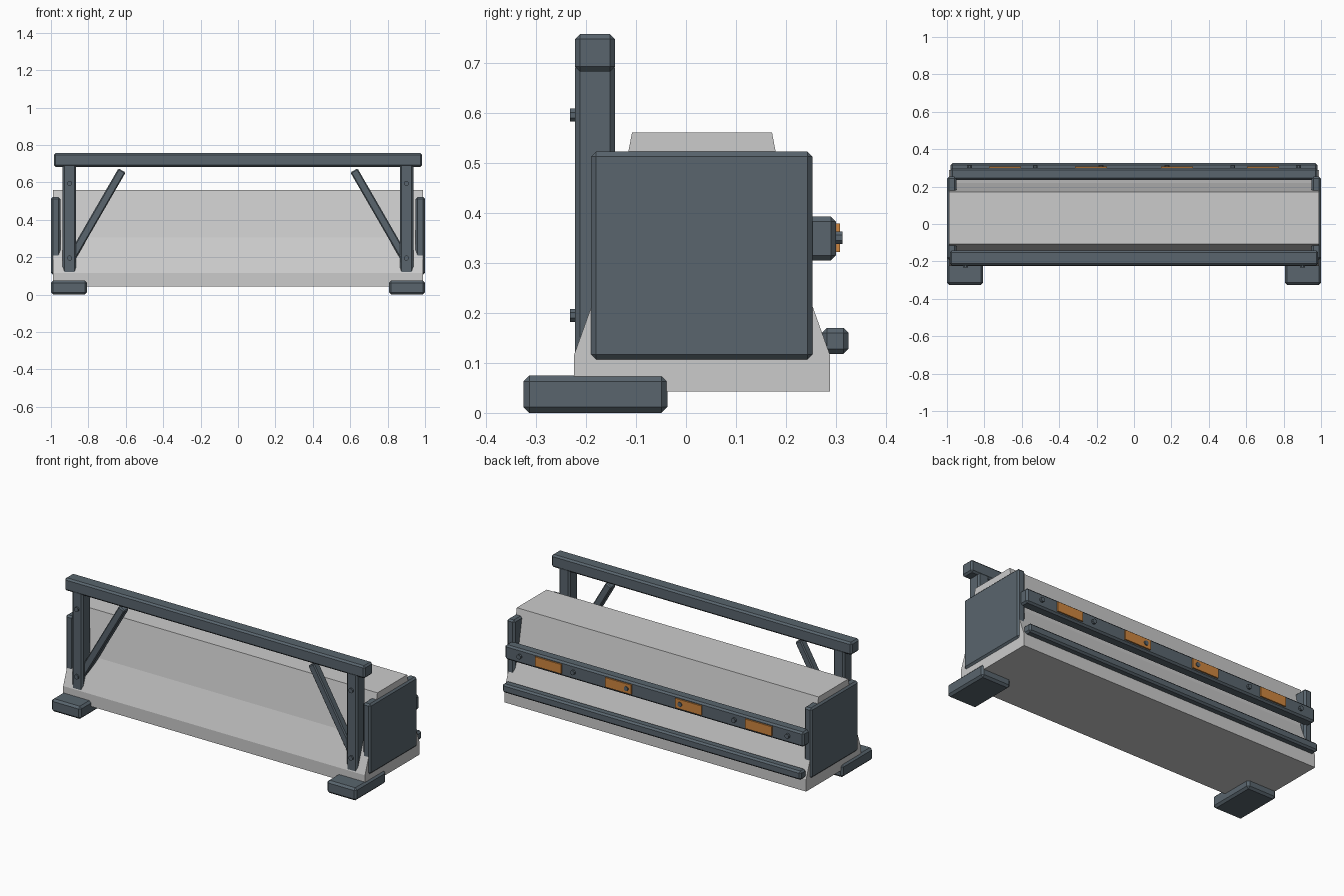
import bpy, bmesh
from math import radians
from mathutils import Matrix, Vector

if "Cube" in bpy.data.objects:
    bpy.data.objects.remove(bpy.data.objects["Cube"])


def material(name, rgb):
    m = bpy.data.materials.new(name)
    m.diffuse_color = (*rgb, 1)
    m.use_nodes = True
    m.node_tree.nodes["Principled BSDF"].inputs["Base Color"].default_value = m.diffuse_color
    return m


STEEL = material("slate_steel", (0.10, 0.13, 0.155))
ORANGE = material("orange_reflector", (0.62, 0.24, 0.05))


def finish(bm, name, mat=None):
    bmesh.ops.recalc_face_normals(bm, faces=bm.faces)
    me = bpy.data.meshes.new(name)
    bm.to_mesh(me)
    bm.free()
    ob = bpy.data.objects.new(name, me)
    bpy.context.collection.objects.link(ob)
    if mat:
        me.materials.append(mat)
    return ob


def box(name, x, y, z, bevel=0.01, mat=STEEL, tilt=0):
    """Chamfered box from axis ranges, tilted about its own y axis."""
    bm = bmesh.new()
    bmesh.ops.create_cube(bm, size=1)
    bmesh.ops.scale(bm, vec=(x[1] - x[0], y[1] - y[0], z[1] - z[0]), verts=bm.verts)
    if bevel:
        bmesh.ops.bevel(bm, geom=bm.edges[:], offset=bevel, segments=1,
                        profile=0.5, affect='EDGES')
    ob = finish(bm, name, mat)
    ob.location = (sum(x) / 2, sum(y) / 2, sum(z) / 2)
    ob.rotation_euler.y = tilt
    return ob


def bolt(name, x, y, z, r=0.014, depth=0.02):
    """Eight-sided bolt head pointing along y."""
    bm = bmesh.new()
    rot = Matrix.Rotation(radians(90), 4, 'X') @ Matrix.Rotation(radians(22.5), 4, 'Z')
    bmesh.ops.create_cone(bm, cap_ends=True, segments=8, radius1=r, radius2=r,
                          depth=depth, matrix=rot)
    finish(bm, name, STEEL).location = (x, y, z)


# Concrete barrier: half profile mirrored about its centre, extruded along x
half = [(0.256, 0.043), (0.256, 0.115), (0.188, 0.305), (0.14, 0.56)]
profile = half + [(-y, z) for y, z in reversed(half)]
bm = bmesh.new()
face = bm.faces.new([bm.verts.new((-0.99, y + 0.032, z)) for y, z in profile])
ext = bmesh.ops.extrude_face_region(bm, geom=[face])
bmesh.ops.translate(bm, vec=Vector((1.98, 0, 0)),
                    verts=[v for v in ext["geom"] if isinstance(v, bmesh.types.BMVert)])
finish(bm, "concrete_barrier")

# Long horizontal members
box("top_beam", (-0.985, 0.985), (-0.222, -0.142), (0.682, 0.757))
box("back_rail", (-0.98, 0.98), (0.235, 0.30), (0.305, 0.392))
box("lower_back_rail", (-0.98, 0.98), (0.272, 0.325), (0.118, 0.17))

# Paired parts at each end
for s, side in ((-1, "left"), (1, "right")):
    def span(a, b):
        return tuple(sorted((s * a, s * b)))
    box(f"{side}_end_panel", span(0.95, 1.0), (-0.19, 0.253), (0.107, 0.522))
    box(f"{side}_foot", span(0.807, 1.0), (-0.325, -0.037), (0, 0.075), 0.012)
    box(f"{side}_post", span(0.865, 0.937), (-0.222, -0.142), (0.105, 0.70))
    box(f"{side}_brace", (s * 0.755 - 0.022, s * 0.755 + 0.022), (-0.205, -0.16),
        (0.16, 0.70), 0.006, tilt=-s * radians(30))
    for z in (0.195, 0.595):
        bolt(f"{side}_post_bolt", s * 0.9, -0.222, z)

# Reflectors and bolts along the back rail
for i in range(4):
    x = -0.69 + 0.46 * i
    box("reflector", (x - 0.086, x + 0.086), (0.295, 0.308), (0.322, 0.378), 0, ORANGE)
for i in range(6):
    bolt("rail_bolt", -0.88 + 0.352 * i, 0.303, 0.35)
